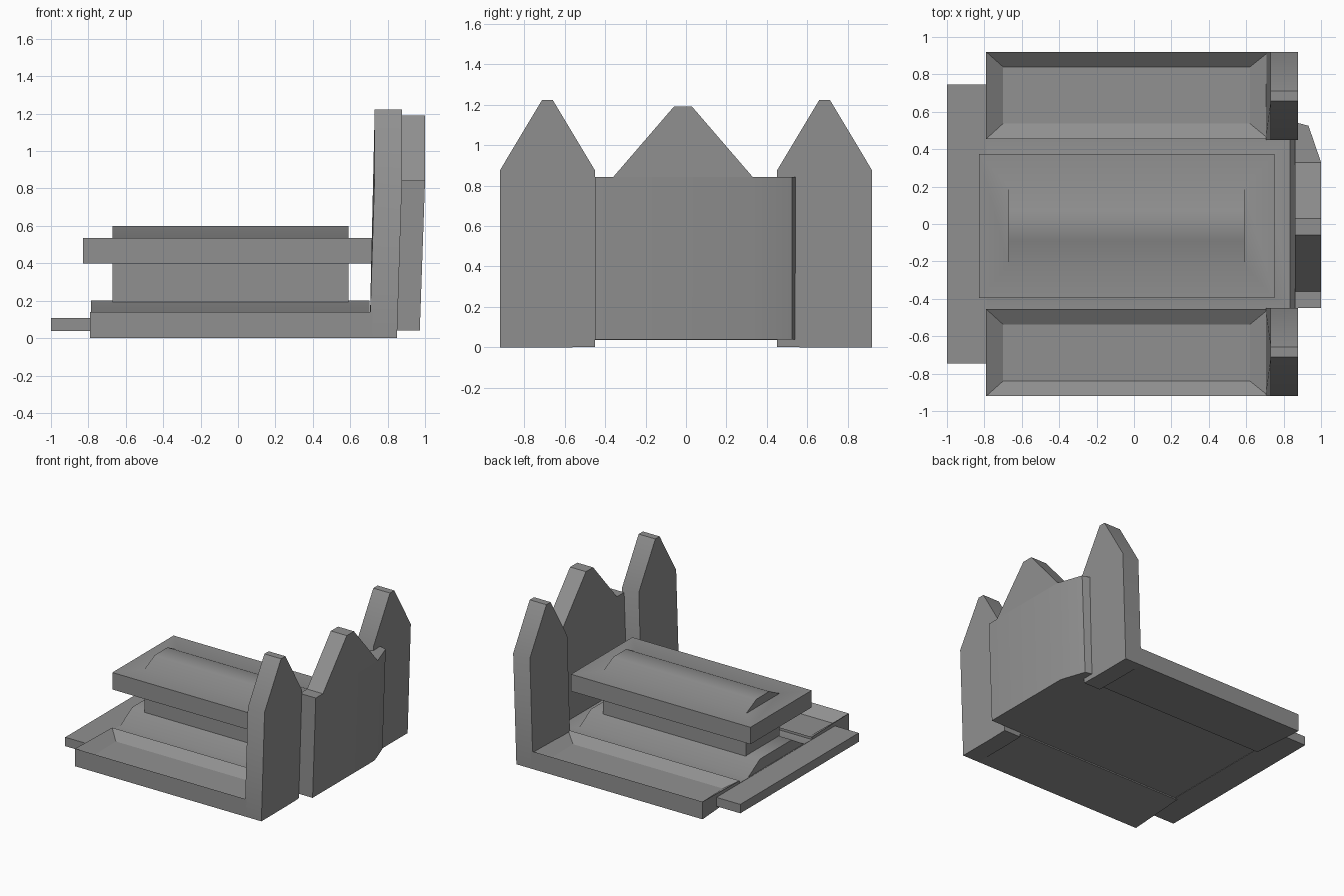
import bpy
import bmesh
import math

if "Cube" in bpy.data.objects:
    bpy.data.objects.remove(bpy.data.objects["Cube"])

stone = bpy.data.materials.new("dark_stone")
stone.diffuse_color = (0.28, 0.28, 0.28, 1)
stone.use_nodes = True
stone.node_tree.nodes["Principled BSDF"].inputs["Base Color"].default_value = stone.diffuse_color


def make(name, verts, faces):
    me = bpy.data.meshes.new(name)
    me.from_pydata(verts, [], faces)
    me.materials.append(stone)
    bm = bmesh.new()
    bm.from_mesh(me)
    bmesh.ops.recalc_face_normals(bm, faces=bm.faces)
    bm.to_mesh(me)
    bm.free()
    ob = bpy.data.objects.new(name, me)
    bpy.context.collection.objects.link(ob)
    # gentle slopes blend, everything steeper stays crisp
    bpy.ops.object.select_all(action='DESELECT')
    ob.select_set(True)
    bpy.context.view_layer.objects.active = ob
    bpy.ops.object.shade_smooth_by_angle(angle=math.radians(32))
    return ob


def loft(name, rings):
    """Closed solid through rings with equal point counts."""
    n = len(rings[0])
    verts = [p for r in rings for p in r]
    faces = [tuple(range(n))[::-1], tuple(range(len(verts) - n, len(verts)))]
    for k in range(len(rings) - 1):
        for i in range(n):
            j = (i + 1) % n
            faces.append((k * n + i, k * n + j, (k + 1) * n + j, (k + 1) * n + i))
    return make(name, verts, faces)


def rect(x0, x1, y0, y1, z):
    return [(x0, y0, z), (x1, y0, z), (x1, y1, z), (x0, y1, z)]


def box(name, x0, x1, y0, y1, z0, z1):
    return loft(name, [rect(x0, x1, y0, y1, z0), rect(x0, x1, y0, y1, z1)])


def bar(name, x0, x1, section):
    """Extrude a (y, z) section along x."""
    return loft(name, [[(x, y, z) for y, z in section] for x in (x0, x1)])


def lean(z, top):
    """Backward lean of the upright stones, vertical above the shoulder."""
    return 0.028 * min(z, top) / top


# Middle floor with its raised mound, and the step at the foot end
loft("floor_and_mound", [rect(-.79, .84, -.46, .46, .04), rect(-.79, .84, -.46, .46, .11),
                         rect(-.785, .703, -.36, .34, .11), rect(-.785, .703, -.21, .19, .20)])
box("foot_step", -1, -.77, -.745, .745, .037, .108)

# Side troughs and leaning pointed posts, one of each per side
for s, side in ((-1, "left"), (1, "right")):
    rim = [(-.79, s * .455, .13), (.72, s * .455, .13),
           (.72, s * .92, .14), (-.79, s * .92, .14)]
    floor = [(-.70, s * .537, .075), (.62, s * .537, .075),
             (.62, s * .84, .07), (-.70, s * .84, .07)]
    # underside rises gently towards the middle
    bottom = [(x, y, .03 if abs(y) < .5 else 0) for x, y, z in rim]
    loft("trough_" + side, [bottom, rim, floor])

    outline = [(.45, .003), (.6, 0), (.92, 0), (.92, .875), (.712, 1.222), (.658, 1.222), (.45, .875)]
    loft("post_" + side, [[(x + lean(z, .875), s * y, z) for y, z in outline]
                          for x in (.703, .85)])

# Central headstone: chamfered shaft and peaked top
shaft = [(.832, -.45), (.972, -.45), (.972, .33), (.905, .525), (.832, .545)]
loft("headstone_shaft", [[(x + d, y, z) for x, y in shaft]
                         for z, d in ((.04, 0), (.842, .028))])
bar("headstone_peak", .86, 1.0, [(-.36, .842), (.33, .842), (.03, 1.19), (-.06, 1.19)])

# Tomb: pedestal, then slab with its raised lid
box("pedestal", -.67, .59, -.22, .20, .15, .42)
loft("slab_and_lid", [rect(-.83, .75, -.395, .375, .40), rect(-.83, .75, -.395, .375, .535),
                      rect(-.67, .59, -.22, .20, .535), rect(-.67, .59, -.09, .07, .60)])
